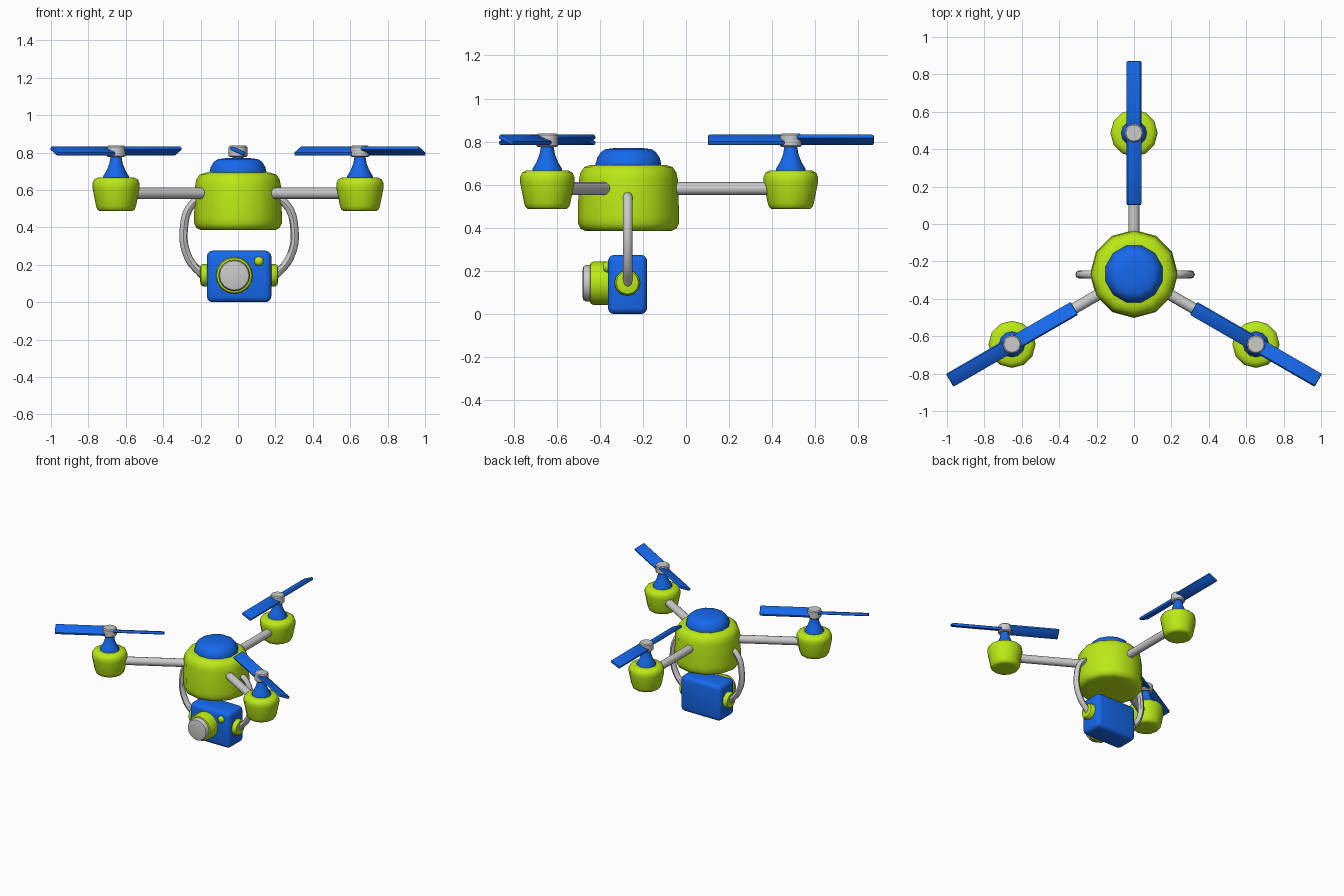
import bpy, bmesh
from math import sin, cos, pi, radians
from mathutils import Matrix, Vector

if "Cube" in bpy.data.objects:
    bpy.data.objects.remove(bpy.data.objects["Cube"])

CY = -0.267          # body centre in y
ARM = 0.753          # distance from body centre to each rotor


def material(name, col):
    m = bpy.data.materials.new(name)
    m.diffuse_color = (*col, 1)
    m.use_nodes = True
    m.node_tree.nodes["Principled BSDF"].inputs["Base Color"].default_value = m.diffuse_color
    return m


GREEN = material("lime", (0.5, 0.82, 0.008))
BLUE = material("blue", (0.008, 0.14, 0.85))


def finish(name, bm, mat=None, matrix=Matrix(), angle=42):
    bmesh.ops.recalc_face_normals(bm, faces=bm.faces)
    me = bpy.data.meshes.new(name)
    bm.to_mesh(me)
    bm.free()
    ob = bpy.data.objects.new(name, me)
    bpy.context.collection.objects.link(ob)
    ob.matrix_world = matrix
    if mat:
        me.materials.append(mat)
    bpy.ops.object.select_all(action='DESELECT')
    ob.select_set(True)
    bpy.context.view_layer.objects.active = ob
    bpy.ops.object.shade_smooth_by_angle(angle=radians(angle))
    return ob


def lathe(name, profile, mat=None, matrix=Matrix(), n=12, turn=0.0):
    """Revolve (radius, height) points round local z and cap both ends."""
    bm = bmesh.new()
    rings = [[bm.verts.new((r * cos(2 * pi * i / n + turn), r * sin(2 * pi * i / n + turn), z))
              for i in range(n)] for r, z in profile]
    for a, b in zip(rings, rings[1:]):
        for i in range(n):
            j = (i + 1) % n
            bm.faces.new((a[i], a[j], b[j], b[i]))
    bm.faces.new(rings[0][::-1])
    bm.faces.new(rings[-1])
    return finish(name, bm, mat, matrix)


def box(name, lo, hi, bevel, segs, mat=None, matrix=Matrix()):
    bm = bmesh.new()
    bmesh.ops.create_cube(bm, size=1)
    for v in bm.verts:
        v.co = [a + (c + 0.5) * (b - a) for a, b, c in zip(lo, hi, v.co)]
    bmesh.ops.bevel(bm, geom=bm.edges[:], offset=bevel, segments=segs, profile=0.5, affect='EDGES')
    return finish(name, bm, mat, matrix)


T = Matrix.Translation

# Main body and dome
lathe("body", [(0.14, 0.385), (0.2, 0.386), (0.222, 0.396), (0.234, 0.42), (0.235, 0.45),
               (0.23, 0.62), (0.222, 0.658), (0.205, 0.682), (0.175, 0.692), (0.12, 0.693)],
      GREEN, T((0, CY, 0)))
lathe("dome", [(0.157, 0.68), (0.157, 0.7), (0.15, 0.725), (0.132, 0.752), (0.11, 0.765),
               (0.06, 0.771)], BLUE, T((0, CY, 0)), turn=pi / 12)

# Three rotor arms; local x points outwards
for k, side in enumerate(("rear", "left", "right")):
    M = T((0, CY, 0)) @ Matrix.Rotation(radians(90 + 120 * k), 4, 'Z')
    P = M @ T((ARM, 0, 0))
    lathe(side + "_arm", [(0.03, 0.18), (0.03, ARM - 0.06)], None,
          M @ T((0, 0, 0.582)) @ Matrix.Rotation(pi / 2, 4, 'Y'))
    lathe(side + "_motor_pod", [(0.07, 0.487), (0.09, 0.488), (0.101, 0.497), (0.107, 0.515),
                                (0.126, 0.61), (0.126, 0.637), (0.117, 0.656), (0.098, 0.666),
                                (0.06, 0.667)], GREEN, P)
    lathe(side + "_rotor_mast", [(0.07, 0.655), (0.068, 0.675), (0.05, 0.705), (0.036, 0.74),
                                 (0.028, 0.785)], BLUE, P)
    lathe(side + "_rotor_hub", [(0.043, 0.775), (0.05, 0.782), (0.05, 0.83), (0.043, 0.837)],
          None, P)
    # Two pitched blades per rotor
    for b, end in enumerate(("outer", "inner")):
        B = (P @ T((0, 0, 0.808)) @ Matrix.Rotation(pi * b, 4, 'Z')
             @ Matrix.Rotation(radians(-24), 4, 'X'))
        box(f"{side}_{end}_blade", (0.015, -0.042, -0.011), (0.385, 0.042, 0.011),
            0.008, 2, BLUE, B)

# Hanging camera
CX, CZ = 0.006, 0.14
box("camera_case", (-0.166, -0.362, 0.0), (0.178, -0.18, 0.275), 0.03, 3, BLUE)
FRONT = Matrix.Rotation(pi / 2, 4, 'X')          # local z -> -y
lathe("lens_barrel", [(0.1, -0.02), (0.1, 0.07), (0.094, 0.083), (0.08, 0.087)], GREEN,
      T((-0.02, -0.36, 0.143)) @ FRONT, n=16)
lathe("lens_glass", [(0.084, 0.0), (0.084, 0.105), (0.078, 0.116), (0.06, 0.12)], None,
      T((-0.02, -0.36, 0.143)) @ FRONT, n=16)
lathe("camera_button", [(0.025, -0.01), (0.025, 0.01), (0.019, 0.021), (0.008, 0.025)], GREEN,
      T((0.112, -0.36, 0.219)) @ FRONT)

# Side knobs and curved hangers, mirrored
for s, side in ((-1, "left"), (1, "right")):
    lathe(side + "_knob", [(0.06, 0.15), (0.06, 0.193), (0.052, 0.205), (0.035, 0.208)], GREEN,
          T((CX, -0.272, 0.145)) @ Matrix.Rotation(s * pi / 2, 4, 'Y'))
    cu = bpy.data.curves.new(side + "_hanger", 'CURVE')
    cu.dimensions = '3D'
    cu.bevel_depth = 0.022
    cu.bevel_resolution = 2
    cu.resolution_u = 4
    cu.use_fill_caps = True
    sp = cu.splines.new('BEZIER')
    pts = [(0.18, 0.555), (0.245, 0.53), (0.296, 0.39), (0.27, 0.235), (0.19, 0.14)]
    sp.bezier_points.add(len(pts) - 1)
    for bp, (x, z) in zip(sp.bezier_points, pts):
        bp.co = Vector((CX + s * x, -0.27, z))
        bp.handle_left_type = bp.handle_right_type = 'AUTO'
    ob = bpy.data.objects.new(side + "_hanger", cu)
    bpy.context.collection.objects.link(ob)
    bpy.ops.object.select_all(action='DESELECT')
    ob.select_set(True)
    bpy.context.view_layer.objects.active = ob
    bpy.ops.object.convert(target='MESH')
    bpy.ops.object.shade_smooth_by_angle(angle=radians(45))
